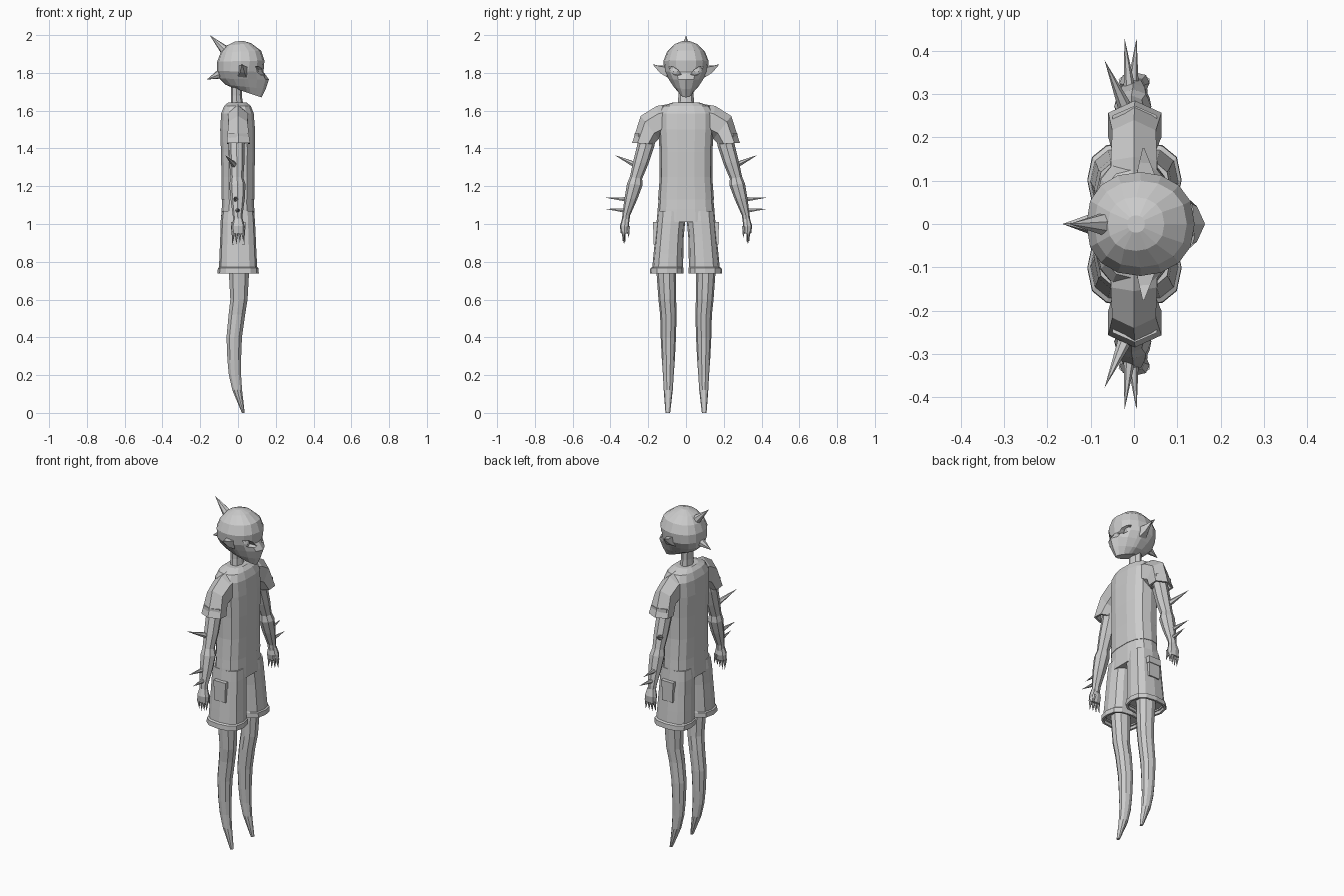
import bpy, bmesh, math
from mathutils import Vector

grey = bpy.data.materials.new("plain_grey")
grey.diffuse_color = (0.6, 0.6, 0.6, 1)


def finish(name, bm):
    bmesh.ops.recalc_face_normals(bm, faces=bm.faces)
    me = bpy.data.meshes.new(name)
    bm.to_mesh(me)
    bm.free()
    me.materials.append(grey)
    ob = bpy.data.objects.new(name, me)
    bpy.context.collection.objects.link(ob)
    return ob


def skin(name, loops):
    """Bridge successive point loops and cap both ends."""
    bm = bmesh.new()
    rows = [[bm.verts.new(p) for p in loop] for loop in loops]
    n = len(rows[0])
    for a, b in zip(rows, rows[1:]):
        for i in range(n):
            j = (i + 1) % n
            bm.faces.new((a[i], a[j], b[j], b[i]))
    bm.faces.new(rows[0])
    bm.faces.new(rows[-1])
    return finish(name, bm)


def power(v, e):
    return math.copysign(abs(v) ** e, v)


def tube(name, rings, n=10, e=1.0, s=1, hollow=0.0):
    """Ring = (outer y, outer z, inner y, inner z, x centre, x radius)."""
    rings = list(rings)
    if hollow:  # turn the hem inwards and up
        oy, oz, iy, iz, xc, rx = rings[-1]
        t = 0.012 if oy > iy else -0.012
        for up in (0, hollow):
            rings.append((oy - t, oz + up, iy + t, iz + up, xc, rx - 0.012))
    loops = []
    for oy, oz, iy, iz, xc, rx in rings:
        loop = []
        for k in range(n):
            a = 2 * math.pi * k / n
            c, d = power(math.cos(a), e), power(math.sin(a), e)
            y = (oy + iy) / 2 + c * (oy - iy) / 2
            z = (oz + iz) / 2 + c * (oz - iz) / 2
            loop.append((xc + d * rx, s * y, z))
        loops.append(loop)
    return skin(name, loops)


def spike(name, base, tip, r, n=6, flat=1.0):
    """Pointed cone from base to tip."""
    b, t = Vector(base), Vector(tip)
    q = (t - b).to_track_quat('Z', 'Y')
    bm = bmesh.new()
    ring = [bm.verts.new(b + q @ Vector((r * math.cos(2 * math.pi * k / n),
                                         flat * r * math.sin(2 * math.pi * k / n), 0)))
            for k in range(n)]
    top = bm.verts.new(t)
    for k in range(n):
        bm.faces.new((ring[k], ring[(k + 1) % n], top))
    bm.faces.new(ring)
    return finish(name, bm)


def box(name, lo, hi):
    x0, y0, z0 = lo
    x1, y1, z1 = hi
    return skin(name, [[(x0, y0, z), (x1, y0, z), (x1, y1, z), (x0, y1, z)] for z in (z0, z1)])


# Head: tilted rings (back x, back z, front x, front z, half width, front sharpness)
HEAD = [(-0.015, 1.966, 0.025, 1.97, 0.02, 1), (-0.06, 1.945, 0.07, 1.957, 0.062, 1),
        (-0.092, 1.908, 0.122, 1.918, 0.1, 1), (-0.11, 1.86, 0.14, 1.865, 0.12, 1),
        (-0.11, 1.81, 0.135, 1.805, 0.114, 1.1), (-0.1, 1.77, 0.164, 1.765, 0.092, 1.9),
        (-0.065, 1.737, 0.147, 1.715, 0.065, 1.8), (-0.03, 1.722, 0.125, 1.67, 0.036, 1.4)]
loops = []
for xb, zb, xf, zf, hw, p in HEAD:
    mid, loop = xb * 0.5 + xf * 0.5, []
    for k in range(16):
        a = 2 * math.pi * k / 16
        c = power(math.cos(a), p if math.cos(a) > 0 else 0.9)
        f = (c + 1) / 2
        loop.append((mid + c * (xf - xb) / 2, hw * power(math.sin(a), 0.85), zb + (zf - zb) * f))
    loops.append(loop)
head = skin("head", loops)

# Head spikes
spike("crown_spike", (-0.065, 0, 1.915), (-0.15, 0, 2.0), 0.028, 7)
spike("nape_spike", (-0.08, 0, 1.80), (-0.165, 0, 1.765), 0.032, 7)

# Neck
tube("neck", [(0.042, 1.77, -0.042, 1.77, -0.008, 0.03), (0.04, 1.68, -0.04, 1.68, -0.008, 0.028),
              (0.046, 1.62, -0.046, 1.62, -0.005, 0.035)], 8)

# Shirt body: (z, half width, centre x, radius x)
SHIRT = [(1.643, 0.07, -0.003, 0.05), (1.625, 0.125, -0.003, 0.072), (1.585, 0.148, -0.003, 0.088),
         (1.5, 0.146, -0.002, 0.094), (1.38, 0.14, 0, 0.092), (1.25, 0.139, 0, 0.089),
         (1.13, 0.148, 0, 0.088)]
tube("shirt_body", [(w, z, -w, z, x, r) for z, w, x, r in SHIRT], 14, 0.75, 1, 0.02)

# Shorts hips
HIPS = [(1.15, 0.143, 0, 0.084), (1.08, 0.15, 0, 0.088), (1.01, 0.155, -0.001, 0.092)]
tube("shorts_hips", [(w, z, -w, z, x, r) for z, w, x, r in HIPS], 14, 0.75)

for s, side in ((1, "left"), (-1, "right")):
    # Eye socket cut and eyeball
    almond = [(0.024, 1.792), (0.04, 1.787), (0.062, 1.79), (0.08, 1.805),
              (0.091, 1.835), (0.068, 1.832), (0.042, 1.816)]
    cutter = skin(side + "_eye_cutter", [[(x, s * y, z) for y, z in almond] for x in (0.06, 0.2)])
    cutter.hide_render = True
    cutter.hide_viewport = True
    cut = head.modifiers.new(side + "_eye", 'BOOLEAN')
    cut.operation, cut.object, cut.solver = 'DIFFERENCE', cutter, 'EXACT'
    bm = bmesh.new()
    bmesh.ops.create_icosphere(bm, subdivisions=2, radius=0.034)
    bmesh.ops.translate(bm, verts=bm.verts, vec=(0.075, s * 0.056, 1.808))
    finish(side + "_eyeball", bm)

    # Pointed ear
    skin(side + "_ear", [
        [(0.045, s * 0.098, 1.775), (0.05, s * 0.108, 1.83), (0.005, s * 0.11, 1.84), (0.0, s * 0.1, 1.78)],
        [(0.035, s * 0.138, 1.80), (0.038, s * 0.14, 1.835), (0.012, s * 0.142, 1.838), (0.012, s * 0.135, 1.805)],
        [(0.023, s * 0.175, 1.843), (0.024, s * 0.175, 1.846), (0.02, s * 0.176, 1.846), (0.02, s * 0.175, 1.843)]])

    # Sleeve
    tube(side + "_sleeve", [(0.06, 1.64, 0.06, 1.5, 0, 0.06), (0.155, 1.625, 0.12, 1.46, 0, 0.062),
                            (0.24, 1.572, 0.145, 1.45, 0, 0.058), (0.285, 1.43, 0.172, 1.422, 0.002, 0.071)],
         6, 1, s, 0.05)

    # Arm
    tube(side + "_arm", [(0.23, 1.54, 0.15, 1.5, 0, 0.04), (0.258, 1.42, 0.168, 1.41, -0.008, 0.042),
                         (0.28, 1.33, 0.198, 1.32, -0.006, 0.04), (0.297, 1.25, 0.232, 1.24, -0.006, 0.034),
                         (0.312, 1.215, 0.23, 1.205, -0.003, 0.043), (0.325, 1.14, 0.258, 1.13, -0.002, 0.038),
                         (0.337, 1.05, 0.296, 1.045, -0.002, 0.026), (0.34, 1.01, 0.3, 1.01, 0, 0.024)], 8, 1, s)
    # Hand, clawed fingers and thumb
    tube(side + "_palm", [(0.338, 1.03, 0.304, 1.03, 0, 0.024), (0.35, 0.99, 0.3, 0.985, 0.001, 0.035),
                          (0.345, 0.95, 0.31, 0.95, 0.001, 0.034)], 8, 0.8, s)
    for i, x in enumerate((-0.025, -0.008, 0.009, 0.026)):
        spike(f"{side}_finger_{i + 1}", (x, s * 0.33, 0.96),
              (x * 1.1, s * (0.322 + 0.004 * i), 0.892 + 0.006 * abs(i - 1)), 0.011)
    spike(side + "_thumb", (0.02, s * 0.308, 0.985), (0.03, s * 0.302, 0.925), 0.013)

    # Arm spikes
    spike(side + "_elbow_spike", (-0.022, s * 0.272, 1.315), (-0.068, s * 0.378, 1.365), 0.016)
    spike(side + "_upper_wrist_spike", (-0.01, s * 0.31, 1.13), (-0.022, s * 0.43, 1.14), 0.014)
    spike(side + "_lower_wrist_spike", (-0.003, s * 0.315, 1.071), (0.006, s * 0.43, 1.08), 0.014)

    # Shorts leg and cuff
    tube(side + "_shorts_leg", [(0.15, 1.07, 0.002, 1.07, 0, 0.085), (0.156, 1.01, 0.004, 1.02, -0.001, 0.091),
                                (0.163, 0.93, 0.012, 0.93, 0, 0.094), (0.172, 0.84, 0.014, 0.84, 0, 0.098),
                                (0.18, 0.755, 0.016, 0.755, 0.001, 0.102)], 12, 0.75, s, 0.04)
    tube(side + "_cuff", [(0.178, 0.772, 0.016, 0.772, 0.001, 0.1), (0.189, 0.766, 0.013, 0.766, 0.001, 0.108),
                          (0.191, 0.738, 0.012, 0.738, 0.001, 0.109)], 12, 0.75, s, 0.025)

    # Side pocket with flap
    box(side + "_pocket", (-0.033, s * 0.14, 0.892), (0.037, s * 0.172, 0.98))
    box(side + "_pocket_flap", (-0.037, s * 0.14, 0.972), (0.041, s * 0.176, 1.01))

    # Leg tapering to a point, without a foot
    tube(side + "_leg", [(0.158, 0.84, 0.05, 0.84, 0.005, 0.058), (0.156, 0.74, 0.053, 0.74, 0.005, 0.056),
                         (0.146, 0.6, 0.052, 0.6, 0.005, 0.048), (0.137, 0.52, 0.05, 0.52, -0.006, 0.046),
                         (0.134, 0.4, 0.053, 0.4, -0.02, 0.043), (0.128, 0.28, 0.059, 0.28, -0.02, 0.038),
                         (0.122, 0.2, 0.065, 0.2, -0.016, 0.034), (0.118, 0.12, 0.07, 0.12, -0.004, 0.027),
                         (0.109, 0.0, 0.084, 0.0, 0.028, 0.008)], 10, 1, s)
